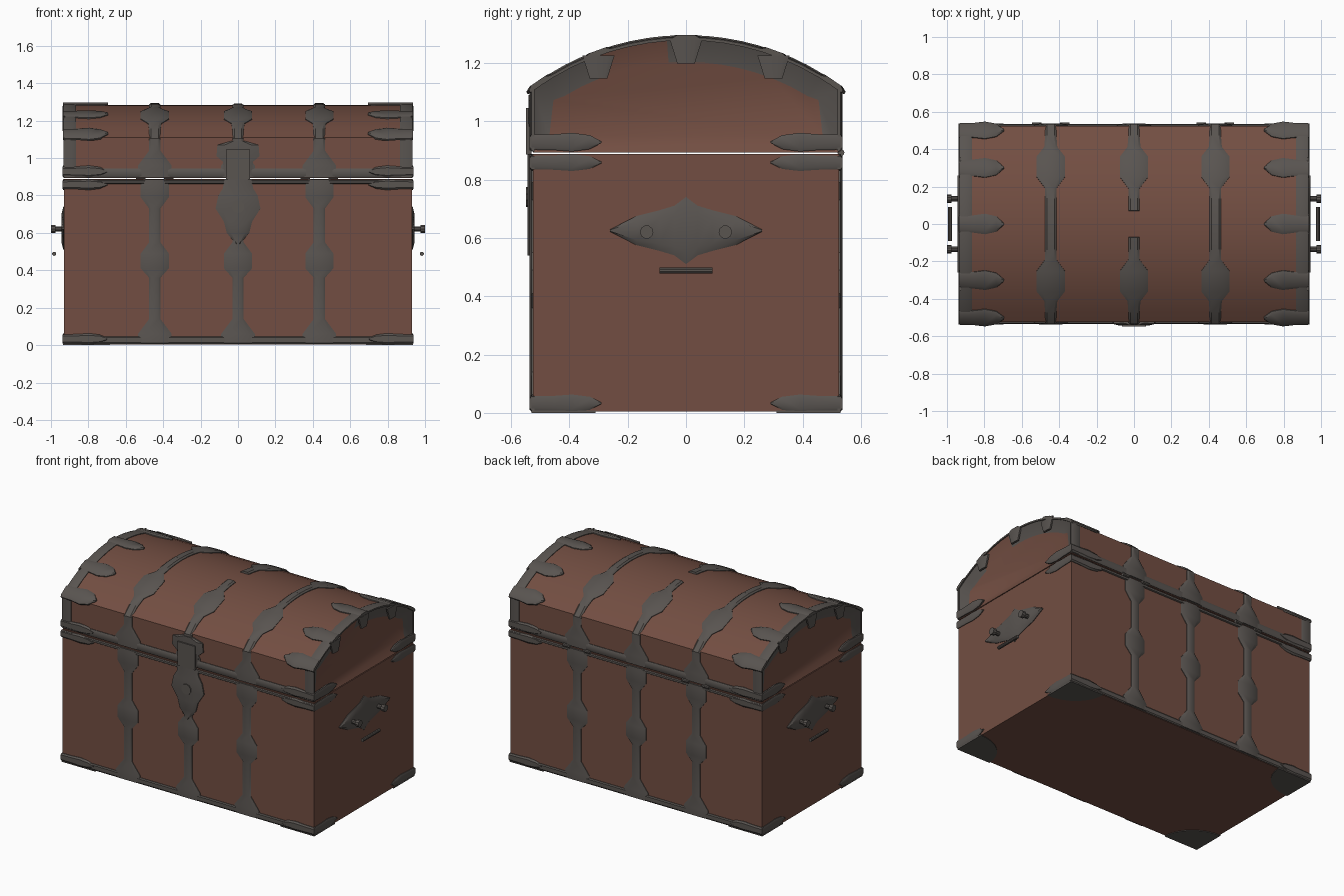
import bpy, bmesh
from math import sqrt, pi, sin, cos
from mathutils import Vector, Matrix

if "Cube" in bpy.data.objects:
    bpy.data.objects.remove(bpy.data.objects["Cube"])


def material(name, rgb):
    m = bpy.data.materials.new(name)
    m.use_nodes = True
    m.diffuse_color = (*rgb, 1)
    m.node_tree.nodes["Principled BSDF"].inputs["Base Color"].default_value = (*rgb, 1)
    return m


LEATHER = material("brown_leather", (0.17, 0.076, 0.054))
IRON = material("dark_iron", (0.10, 0.089, 0.081))

HALF_X, HALF_Y, SEAM, WALL_TOP = 0.93, 0.525, 0.893, 1.11
CENTRE = Vector((0, 0, 0.6))
X, Y, Z = Vector((1, 0, 0)), Vector((0, 1, 0)), Vector((0, 0, 1))


def arch(y):
    """Height of the curved lid at depth y."""
    return 0.4 + sqrt(0.883 ** 2 - y * y)


def finish(name, bm, mats, angle=35):
    bmesh.ops.recalc_face_normals(bm, faces=bm.faces[:])
    mesh = bpy.data.meshes.new(name)
    bm.to_mesh(mesh)
    bm.free()
    ob = bpy.data.objects.new(name, mesh)
    bpy.context.collection.objects.link(ob)
    for m in mats:
        mesh.materials.append(m)
    bpy.ops.object.select_all(action="DESELECT")
    ob.select_set(True)
    bpy.context.view_layer.objects.active = ob
    bpy.ops.object.shade_smooth_by_angle(angle=angle * pi / 180)
    return ob


def plate(name, path, widths, side, t=0.012):
    """Bevelled iron strip of varying half width, lying on the chest surface."""
    bm = bmesh.new()
    path = [Vector(p) for p in path]
    rings = []
    for i, (c, w) in enumerate(zip(path, widths)):
        tangent = path[min(i + 1, len(path) - 1)] - path[max(i - 1, 0)]
        n = side.cross(tangent).normalized()
        if n.dot(c - CENTRE) < 0:
            n = -n
        offsets = [(-w, -0.006), (-w, 0.004), (-w * 0.65, t),
                   (w * 0.65, t), (w, 0.004), (w, -0.006)]
        rings.append([bm.verts.new(c + side * a + n * b) for a, b in offsets])
    for a, b in zip(rings, rings[1:]):
        for k in range(6):
            j = (k + 1) % 6
            bm.faces.new((a[k], a[j], b[j], b[k]))
    bm.faces.new(rings[0])
    bm.faces.new(rings[-1])
    return finish(name, bm, [IRON])


def box(name, lo, hi, mat):
    lo, hi = Vector(lo), Vector(hi)
    bm = bmesh.new()
    bmesh.ops.create_cube(bm, size=1, matrix=Matrix.Translation((lo + hi) / 2)
                          @ Matrix.Diagonal((*(hi - lo), 1)))
    return finish(name, bm, [mat])


def rod(name, centre, axis, radius, length):
    bm = bmesh.new()
    turn = Z.rotation_difference(axis).to_matrix().to_4x4()
    bmesh.ops.create_cone(bm, cap_ends=True, segments=10, radius1=radius, radius2=radius,
                          depth=length, matrix=Matrix.Translation(centre) @ turn)
    return finish(name, bm, [IRON])


# Chest body
box("chest_body", (-HALF_X, -HALF_Y, 0.004), (HALF_X, HALF_Y, 0.888), LEATHER)

# Arched lid with a recessed panel at each end
bm = bmesh.new()
STEPS = 16
curve = [HALF_Y * (2 * i / STEPS - 1) for i in range(STEPS + 1)]
profile = [(-HALF_Y, SEAM)] + [(y, arch(y)) for y in curve] + [(HALF_Y, SEAM)]
ends = [[bm.verts.new((x, y, z)) for y, z in profile] for x in (-HALF_X, HALF_X)]
for k in range(len(profile)):
    j = (k + 1) % len(profile)
    bm.faces.new((ends[0][k], ends[0][j], ends[1][j], ends[1][k]))
caps = [bm.faces.new(e) for e in ends]
bmesh.ops.recalc_face_normals(bm, faces=bm.faces[:])
rim = bmesh.ops.inset_individual(bm, faces=caps, thickness=0.08, depth=-0.03)["faces"]
for f in rim:
    c = f.calc_center_median()
    bare = c.x > 0 and -0.33 < c.y < -0.06
    f.material_index = int(c.z > 0.96 and not bare)
finish("lid", bm, [LEATHER, IRON])

# Straps over front, back and lid
BODY_Z = (0.01, 0.06, 0.14, 0.36, 0.41, 0.49, 0.55, 0.73, 0.79, 0.86, 0.885)
BODY_W = (0.09, 0.09, 0.03, 0.03, 0.075, 0.075, 0.03, 0.03, 0.075, 0.075, 0.06)
WALL = ((0.9, 0.09), (0.96, 0.09), (1.04, 0.03), (1.1, 0.03))
ARC = ((0.47, 0.03), (0.41, 0.035), (0.36, 0.075), (0.25, 0.075),
       (0.19, 0.03), (0.13, 0.03), (0.07, 0.03), (0.0, 0.03))
for label, x in (("right", -0.445), ("middle", 0), ("left", 0.435)):
    for face, s in (("front", -1), ("back", 1)):
        plate(f"{label}_{face}_body_strap", [(x, s * HALF_Y, z) for z in BODY_Z], BODY_W, X)
        arc = ARC[:-1] if label == "middle" else ARC
        path = [(x, s * HALF_Y, z) for z, w in WALL] + [(x, s * y, arch(y)) for y, w in arc]
        plate(f"{label}_{face}_lid_strap", path, [w for _, w in WALL + arc], X)
    # Hinge barrels
    if x:
        for d in (-0.075, 0.075):
            rod(f"{label}_hinge", (x + d, HALF_Y + 0.006, 0.892), X, 0.012, 0.05)

# Long edge bands on front and back
for face, s in (("front", -1), ("back", 1)):
    for part, z, w in (("base", 0.027, 0.02), ("body_rim", 0.872, 0.01), ("lid_rim", 0.921, 0.024)):
        plate(f"{face}_{part}_band", [(-0.93, s * HALF_Y, z), (0.93, s * HALF_Y, z)], (w, w), X.cross(Y), 0.009)

# Leaf-shaped corner fittings
LEAF = ((0.0, 0.8), (0.08, 0.85), (0.14, 1.0), (0.2, 0.75), (0.24, 0.1))
for sx in (-1, 1):
    hand = "left" if sx > 0 else "right"
    # End hoops of the lid
    hoop = [(sx * 0.9, y, arch(y)) for y in curve]
    hoop = [(sx * 0.9, -HALF_Y, 0.9)] + hoop + [(sx * 0.9, HALF_Y, 0.9)]
    plate(f"{hand}_lid_hoop", hoop, [0.034] * len(hoop), X, 0.008)
    # Fingers reaching inward over the arch
    for y in (-0.5, -0.3, 0, 0.3, 0.5):
        slope = Vector((0, 1, -y / (arch(y) - 0.4))).normalized()
        plate(f"{hand}_lid_finger", [(sx * (0.936 - d), y, arch(y)) for d, w in LEAF],
              [0.055 * w for d, w in LEAF], slope, 0.013)
        if abs(y) < 0.4:
            plate(f"{hand}_lid_end_wedge", [(sx * HALF_X, y, arch(y) - d) for d in (0.005, 0.085)],
                  (0.055, 0.03), Y, 0.008)
    for sy in (-1, 1):
        for part, z, h in (("base", 0.033, 0.03), ("body_top", 0.858, 0.029), ("lid_base", 0.928, 0.032)):
            plate(f"{hand}_{part}_corner_long", [(sx * (0.937 - d), sy * HALF_Y, z) for d, w in LEAF],
                  [h * w for d, w in LEAF], Z)
            plate(f"{hand}_{part}_corner_short", [(sx * HALF_X, sy * (0.53 - d), z) for d, w in LEAF],
                  [h * w for d, w in LEAF], Z, 0.008)
        # Rounded plates under the base
        bm = bmesh.new()
        ring = [(0, 0)] + [(0.25 * cos(k * pi / 16), 0.22 * sin(k * pi / 16)) for k in range(9)]
        face = bm.faces.new([bm.verts.new((sx * (0.935 - a), sy * (0.53 - b), 0)) for a, b in ring])
        top = bmesh.ops.extrude_face_region(bm, geom=[face])["geom"]
        bmesh.ops.translate(bm, vec=(0, 0, 0.008), verts=[v for v in top if isinstance(v, bmesh.types.BMVert)])
        finish(f"{hand}_foot_plate", bm, [IRON])

    # Side handle: pointed backing plate, two lugs and a grip
    half = ((0.26, 0.004), (0.17, 0.05), (0.09, 0.07), (0.04, 0.085))
    shape = [(-y, w) for y, w in half] + [(0, 0.115)] + [(y, w) for y, w in reversed(half)]
    plate(f"{hand}_handle_plate", [(sx * HALF_X, y, 0.625) for y, w in shape], [w for y, w in shape], Z, 0.014)
    for y in (-0.135, 0.135):
        rod(f"{hand}_handle_lug", (sx * 0.96, y, 0.62), X, 0.014, 0.06)
        rod(f"{hand}_handle_knob", (sx * 0.988, y, 0.62), X, 0.023, 0.024)
    rod(f"{hand}_handle_grip", (sx * 0.983, 0, 0.488), Y, 0.011, 0.18)

# Front lock
front = -HALF_Y - 0.004
LOCK = ((0.54, 0.01), (0.6, 0.06), (0.66, 0.075), (0.73, 0.12), (0.8, 0.105), (0.84, 0.08), (0.888, 0.075))
plate("lock_plate", [(0, front, z) for z, w in LOCK], [w for z, w in LOCK], X, 0.014)
HASP = ((0.9, 0.075), (0.98, 0.08), (1.01, 0.115), (1.07, 0.11), (1.09, 0.04))
plate("hasp_plate", [(0, front, z) for z, w in HASP], [w for z, w in HASP], X, 0.011)
box("hasp", (-0.065, front - 0.02, 0.885), (0.065, front, 1.045), IRON)
rod("lock_boss", (0, front - 0.012, 0.74), Y, 0.035, 0.016)
